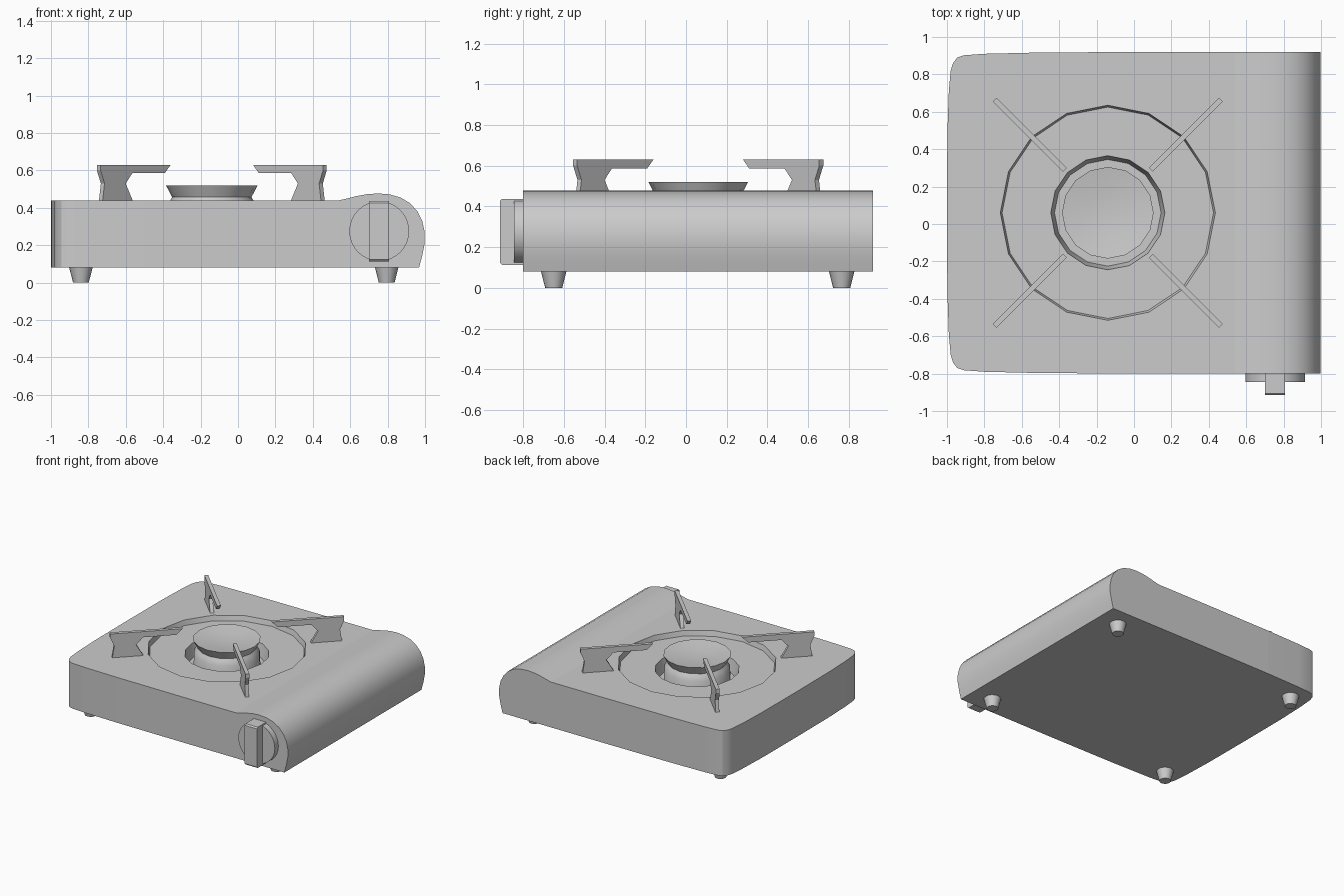
import bpy, bmesh, math
from mathutils import Vector, Matrix

if "Cube" in bpy.data.objects:
    bpy.data.objects.remove(bpy.data.objects["Cube"])

grey = bpy.data.materials.new("light_grey")
grey.diffuse_color = (0.6, 0.6, 0.6, 1)
grey.use_nodes = True
grey.node_tree.nodes["Principled BSDF"].inputs["Base Color"].default_value = grey.diffuse_color
CX, CY = -0.14, 0.06          # burner centre


def finish(bm, name, smooth=True):
    bmesh.ops.recalc_face_normals(bm, faces=bm.faces)
    me = bpy.data.meshes.new(name)
    bm.to_mesh(me)
    bm.free()
    me.materials.append(grey)
    ob = bpy.data.objects.new(name, me)
    bpy.context.collection.objects.link(ob)
    if smooth:
        shade(ob)
    return ob


def shade(ob):
    bpy.ops.object.select_all(action='DESELECT')
    ob.select_set(True)
    bpy.context.view_layer.objects.active = ob
    bpy.ops.object.shade_smooth_by_angle(angle=math.radians(32))


def prism(name, pts, depth, smooth=False):
    """Extrude a closed outline of 3D points along a vector."""
    bm = bmesh.new()
    f = bm.faces.new([bm.verts.new(p) for p in pts])
    r = bmesh.ops.extrude_face_region(bm, geom=[f])
    vs = [v for v in r["geom"] if isinstance(v, bmesh.types.BMVert)]
    bmesh.ops.translate(bm, verts=vs, vec=Vector(depth))
    return finish(bm, name, smooth)


def lathe(name, prof, n, loc, rot=Matrix(), smooth=True):
    """Revolve (radius, height) pairs around z; open ends are capped."""
    bm = bmesh.new()
    rings = []
    for r, z in prof:
        k = 1 if r == 0 else n
        rings.append([bm.verts.new((r * math.cos(math.tau * i / n), r * math.sin(math.tau * i / n), z))
                      for i in range(k)])
    for a, b in zip(rings, rings[1:]):
        for i in range(n):
            j = (i + 1) % n
            quad = [a[i % len(a)], a[j % len(a)], b[j % len(b)], b[i % len(b)]]
            bm.faces.new(list(dict.fromkeys(quad)))
    for ring in (rings[0], rings[-1]):
        if len(ring) > 1:
            bm.faces.new(ring)
    bmesh.ops.transform(bm, matrix=Matrix.Translation(loc) @ rot, verts=bm.verts)
    return finish(bm, name, smooth)


def cut(ob, tool, op):
    m = ob.modifiers.new("cut", 'BOOLEAN')
    m.object, m.operation, m.solver = tool, op, 'EXACT'
    bpy.context.view_layer.objects.active = ob
    bpy.ops.object.modifier_apply(modifier=m.name)
    bpy.data.objects.remove(tool)


# Body: side profile with the raised gas compartment on the right
side = [(-1.1, 0.08), (-1.1, 0.44), (0.54, 0.44), (0.58, 0.449), (0.63, 0.462), (0.69, 0.473),
        (0.75, 0.477), (0.81, 0.472), (0.87, 0.455), (0.92, 0.425), (0.96, 0.38), (0.985, 0.33),
        (0.998, 0.27), (0.998, 0.21), (0.985, 0.145), (0.968, 0.08)]
body = prism("body", [(x, -0.80, z) for x, z in side], (0, 1.72, 0))

# Plan outline with rounded, slightly bowed left end
half = [(1.1, 0.86), (0.1, 0.86), (-0.5, 0.857), (-0.8, 0.85), (-0.91, 0.842), (-0.945, 0.83),
        (-0.968, 0.80), (-0.98, 0.76), (-0.99, 0.65), (-0.998, 0.42)]
plan = half + [(-1.0, 0)] + [(x, -y) for x, y in reversed(half)]
cut(body, prism("plan_cutter", [(x, y + CY, 0) for x, y in plan], (0, 0, 0.7)), 'INTERSECT')

# Drip tray recess and burner well
cut(body, lathe("tray_cutter", [(0.565, 0.40), (0.575, 0.44), (0.575, 0.5)], 16, (CX, CY, 0), smooth=False), 'DIFFERENCE')
cut(body, lathe("well_cutter", [(0.285, 0.30), (0.305, 0.40), (0.305, 0.5)], 16, (CX, CY, 0), smooth=False), 'DIFFERENCE')
shade(body)
for p in body.data.polygons:
    if max(abs(p.normal.z), abs(p.normal.y)) > 0.9999:
        p.use_smooth = False

# Burner with flared, dished cap
lathe("burner", [(0, 0.497), (0.12, 0.502), (0.245, 0.52), (0.212, 0.457), (0.222, 0.44),
                 (0.24, 0.41), (0.245, 0.29)], 16, (CX, CY, 0))

# Four pan supports set diagonally
arm = [(0.325, 0.63), (0.855, 0.63), (0.855, 0.60), (0.825, 0.53), (0.84, 0.435),
       (0.61, 0.435), (0.665, 0.53), (0.615, 0.585), (0.37, 0.585)]
for k in range(4):
    ob = prism("pan_support", [(r, -0.014, z) for r, z in arm], (0, 0.028, 0))
    ob.data.transform(Matrix.Translation((CX, CY, 0)) @ Matrix.Rotation(math.radians(45 + 90 * k), 4, 'Z'))

# Control knob: disc and grip
lathe("knob_disc", [(0.16, 0), (0.16, 0.045)], 32, (0.755, -0.80, 0.275), Matrix.Rotation(math.pi / 2, 4, 'X'))
grip = [(-0.80, 0.113), (-0.905, 0.113), (-0.915, 0.123), (-0.915, 0.427), (-0.905, 0.437), (-0.80, 0.437)]
prism("knob_grip", [(0.70, y, z) for y, z in grip], (0.108, 0, 0))

# Feet
for x in (-0.84, 0.795):
    for y in (-0.65, 0.765):
        lathe("foot", [(0.042, 0), (0.063, 0.082)], 16, (x, y, 0))
